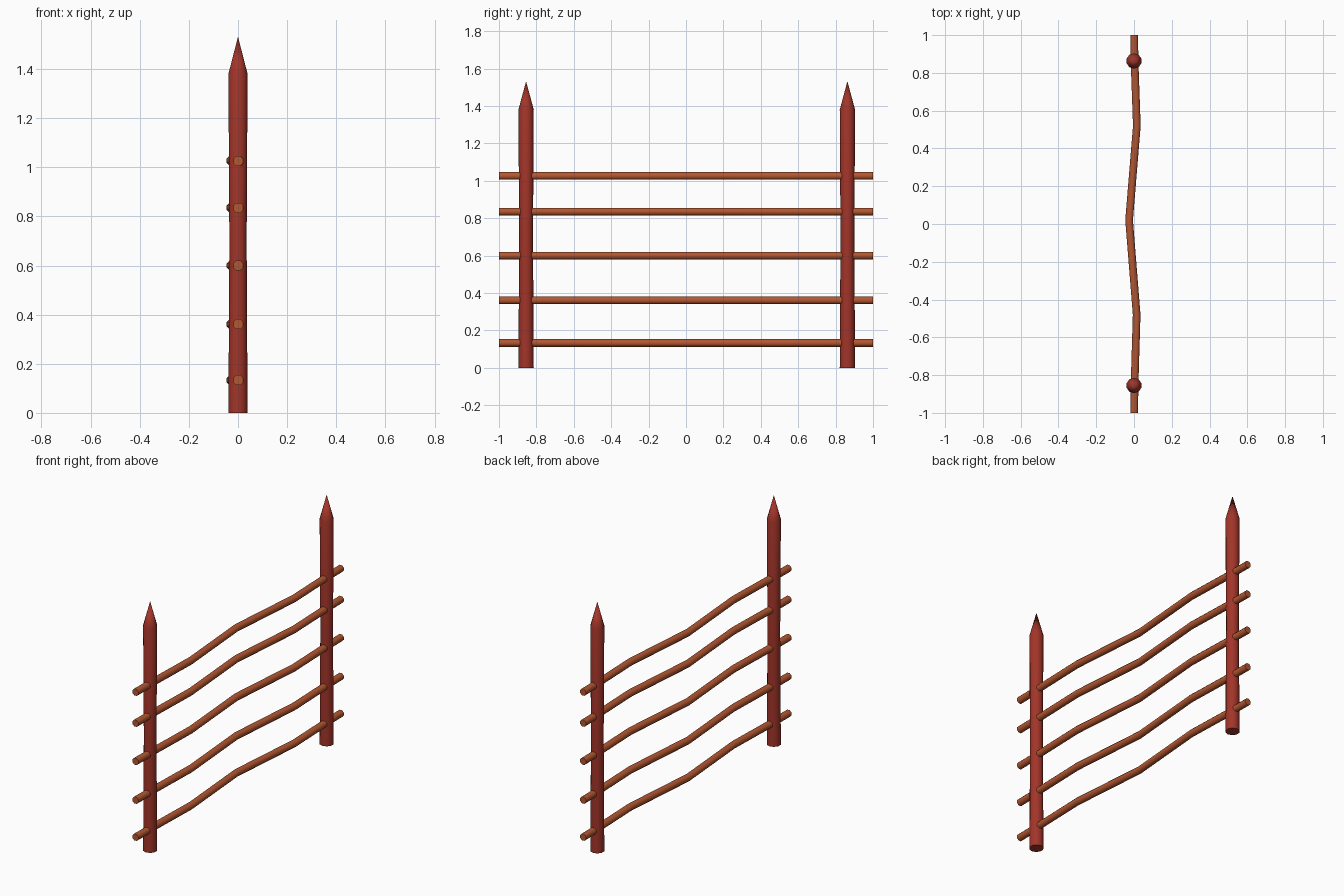
import bpy, bmesh, math
from mathutils import Vector

if "Cube" in bpy.data.objects:
    bpy.data.objects.remove(bpy.data.objects["Cube"])


def material(name, color):
    m = bpy.data.materials.new(name)
    m.diffuse_color = color
    m.use_nodes = True
    m.node_tree.nodes["Principled BSDF"].inputs["Base Color"].default_value = m.diffuse_color
    return m


post_mat = material("red_paint", (0.36, 0.035, 0.022, 1))
rail_mat = material("orange_wood", (0.46, 0.095, 0.03, 1))


def skin_rings(name, rings, mat, tip=None):
    """Bridge consecutive rings of points, capping the ends or closing to a tip."""
    bm = bmesh.new()
    loops = [[bm.verts.new(p) for p in ring] for ring in rings]
    n = len(loops[0])
    for a, b in zip(loops, loops[1:]):
        for i in range(n):
            j = (i + 1) % n
            bm.faces.new((a[i], a[j], b[j], b[i]))
    bm.faces.new(loops[0][::-1])
    if tip:
        t = bm.verts.new(tip)
        for i in range(n):
            bm.faces.new((loops[-1][i], loops[-1][(i + 1) % n], t))
    else:
        bm.faces.new(loops[-1])
    bmesh.ops.recalc_face_normals(bm, faces=bm.faces)
    me = bpy.data.meshes.new(name)
    bm.to_mesh(me)
    bm.free()
    me.materials.append(mat)
    ob = bpy.data.objects.new(name, me)
    bpy.context.collection.objects.link(ob)
    bpy.ops.object.select_all(action='DESELECT')
    ob.select_set(True)
    bpy.context.view_layer.objects.active = ob
    bpy.ops.object.shade_smooth_by_angle(angle=math.radians(50))
    return ob


def circle(n, r):
    return [(r * math.cos(2 * math.pi * (i + 0.5) / n),
             r * math.sin(2 * math.pi * (i + 0.5) / n)) for i in range(n)]


# Pointed posts, slightly waisted along the shaft
post_profile = [(0.0, 0.041), (0.7, 0.037), (1.38, 0.041)]
for name, y in (("front_post", -0.855), ("back_post", 0.863)):
    rings = [[Vector((a, y + b, z)) for a, b in circle(10, r)]
             for z, r in post_profile]
    skin_rings(name, rings, post_mat, tip=(0, y, 1.532))

# Wavy rails running through both posts
path = [(-1.0, 0.001), (-0.85, 0.003), (-0.48, 0.014), (0.02, -0.026),
        (0.52, 0.015), (0.86, 0.003), (1.0, 0.001)]
for k, z in enumerate((0.133, 0.361, 0.6, 0.835, 1.026)):
    rings = [[Vector((x + a, y, z + b)) for a, b in circle(8, 0.022)]
             for y, x in path]
    skin_rings(f"rail_{k + 1}", rings, rail_mat)
